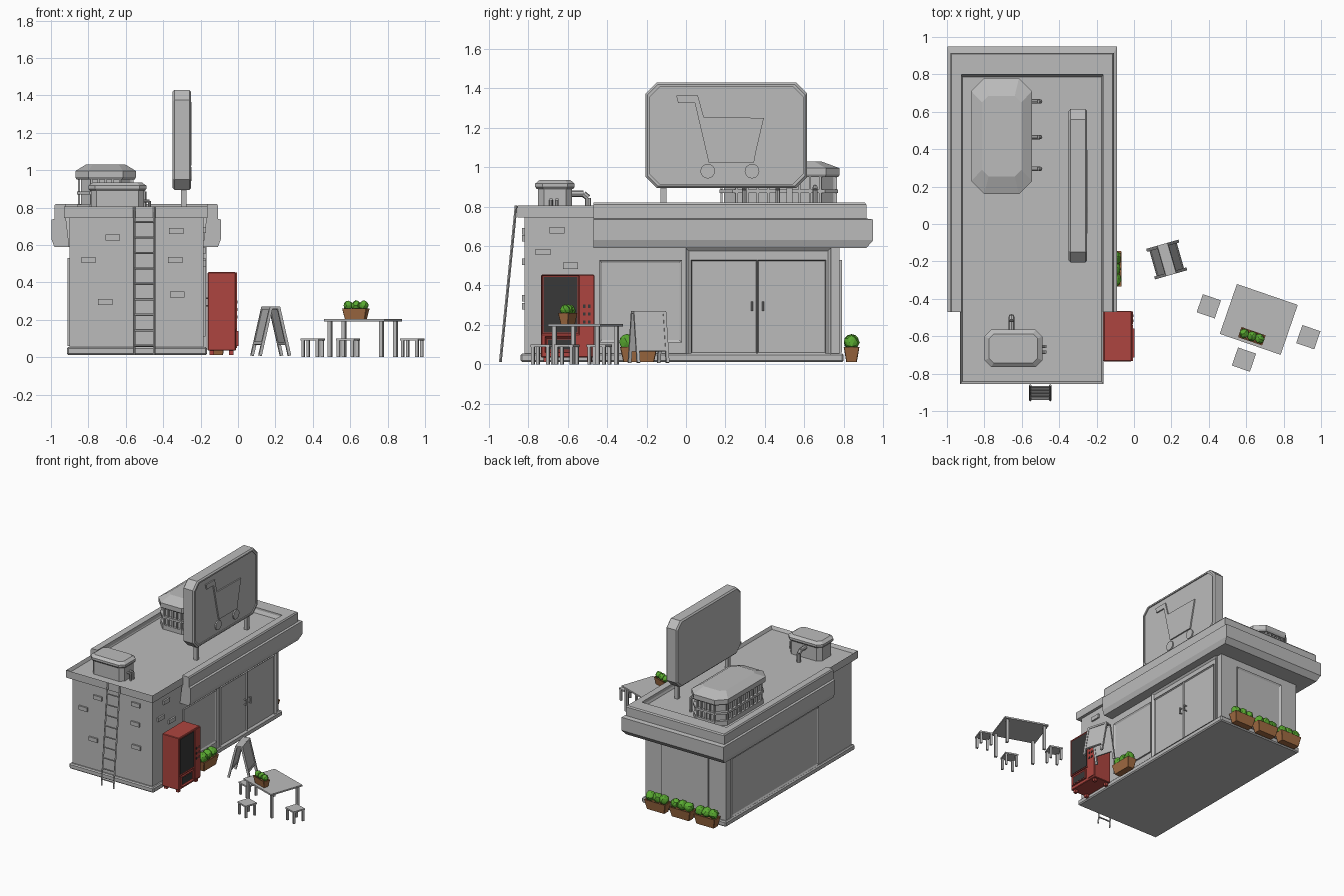
import bpy, bmesh, math, random
from mathutils import Matrix, Vector

random.seed(4)
if "Cube" in bpy.data.objects:
    bpy.data.objects.remove(bpy.data.objects["Cube"], do_unlink=True)


def material(name, rgb):
    m = bpy.data.materials.new(name)
    m.use_nodes = True
    m.diffuse_color = (*rgb, 1)
    m.node_tree.nodes["Principled BSDF"].inputs["Base Color"].default_value = (*rgb, 1)
    return m


GREY = material("plain grey", (.5, .5, .5))
RED = material("machine red", (.42, .06, .05))
DARK = material("dark glass", (.04, .04, .04))
BROWN = material("clay brown", (.36, .15, .055))
GREEN = material("leaf green", (.1, .4, .03))
I = Matrix.Identity(4)


def finish(name, bm, mat, M=I, bevel=0):
    bmesh.ops.transform(bm, matrix=M, verts=bm.verts)
    bmesh.ops.recalc_face_normals(bm, faces=bm.faces)
    me = bpy.data.meshes.new(name)
    bm.to_mesh(me)
    bm.free()
    me.materials.append(mat)
    ob = bpy.data.objects.new(name, me)
    bpy.context.collection.objects.link(ob)
    if bevel:
        mod = ob.modifiers.new("soft edges", "BEVEL")
        mod.width, mod.segments = bevel, 1
    return ob


def add_box(bm, lo, hi):
    lo, hi = Vector(lo), Vector(hi)
    M = Matrix.Translation((lo + hi) / 2) @ Matrix.Diagonal((*(hi - lo), 1))
    return bmesh.ops.create_cube(bm, size=1, matrix=M)["verts"]


def boxes(name, items, mat=GREY, M=I, bevel=0):
    bm = bmesh.new()
    for lo, hi in items:
        add_box(bm, lo, hi)
    return finish(name, bm, mat, M, bevel)


def rods(name, pairs, r, mat=GREY, sides=8):
    bm = bmesh.new()
    for a, b in pairs:
        a, b = Vector(a), Vector(b)
        M = Matrix.Translation((a + b) / 2) @ (b - a).to_track_quat("Z", "Y").to_matrix().to_4x4()
        bmesh.ops.create_cone(bm, cap_ends=True, segments=sides, radius1=r, radius2=r,
                              depth=(b - a).length, matrix=M)
    return finish(name, bm, mat)


def loft(name, sections, mat=GREY, M=I):
    """Stack of chamfered rectangles: (half x, half y, chamfer, z)."""
    bm = bmesh.new()
    rings = []
    for hx, hy, c, z in sections:
        pts = [(hx, hy - c), (hx - c, hy), (c - hx, hy), (-hx, hy - c),
               (-hx, c - hy), (c - hx, -hy), (hx - c, -hy), (hx, c - hy)]
        rings.append([bm.verts.new((x, y, z)) for x, y in pts])
    for a, b in zip(rings, rings[1:]):
        for i in range(8):
            j = (i + 1) % 8
            bm.faces.new((a[i], a[j], b[j], b[i]))
    bm.faces.new(rings[0])
    bm.faces.new(rings[-1])
    return finish(name, bm, mat, M)


def panel(name, turn, wall, a0, a1, z0, z1, depth=.012, border=.018, mat=GREY):
    """Framed panel on a wall; turn picks the wall, a0..a1 runs along it."""
    bm = bmesh.new()
    add_box(bm, (a0, -wall - depth, z0), (a1, -wall + .01, z1))
    face = min(bm.faces, key=lambda f: f.calc_center_median().y)
    bmesh.ops.inset_region(bm, faces=[face], thickness=border, depth=0)
    bmesh.ops.translate(bm, verts=face.verts, vec=(0, depth * .7, 0))
    return finish(name, bm, mat, Matrix.Rotation(math.radians(turn), 4, "Z"))


def place(x, y, z, deg=0, scale=1):
    return (Matrix.Translation((x, y, z)) @ Matrix.Rotation(math.radians(deg), 4, "Z")
            @ Matrix.Scale(scale, 4))


# Building shell
boxes("walls", [((-.9, -.82, .03), (-.185, .78, .77))])
boxes("plinth", [((-.915, -.84, .012), (-.165, .8, .055))], bevel=.008)
bm = bmesh.new()
add_box(bm, (-.93, -.855, .745), (-.162, .8, .805))
top = max(bm.faces, key=lambda f: f.calc_center_median().z)
bmesh.ops.inset_region(bm, faces=[top], thickness=.018)
bmesh.ops.translate(bm, verts=top.verts, vec=(0, 0, -.025))
finish("roof", bm, GREY)

# Fascia band around three sides: (offset, height, back edge)
profile = [(0, .59, .76), (.08, .59, .915), (.095, .63, .95), (.095, .735, .95), (.08, .74, .915),
           (.08, .81, .915), (.073, .82, .908), (.02, .82, .8), (.02, .76, .8)]
bm = bmesh.new()
rings = []
for o, z, back in profile:
    l, r = -.902 - o, -.187 + o
    rings.append([bm.verts.new((x, y, z)) for x, y in
                  ((r, -.47), (r, back), (l, back), (l, -.47))])
for a, b in zip(rings, rings[1:] + rings[:1]):
    for i in range(3):
        bm.faces.new((a[i], a[i + 1], b[i + 1], b[i]))
for end in (0, 3):
    bm.faces.new([ring[end] for ring in rings])
finish("fascia", bm, GREY)

# Wall panels, doors and raised bricks
panel("shop_window", 90, -.185, -.44, -.02, .11, .53)
panel("door_frame", 90, -.185, 0, .735, .025, .59, .016, .02)
panel("door_leaf_front", 90, -.183, .025, .36, .055, .53, .014, .008)
panel("door_leaf_back", 90, -.183, .362, .71, .055, .53, .014, .008)
panel("left_wall_panel", -90, .9, -.72, .39, .06, .53)
panel("back_wall_panel", 180, .78, .33, .75, .06, .53)
for n, y in (("front", .335), ("back", .39)):
    rods("door_handle_" + n, [((-.158, y, .27), (-.158, y, .32)),
                              ((-.18, y, .275), (-.158, y, .275)),
                              ((-.18, y, .315), (-.158, y, .315))], .005, sides=6)
spots = [(-.67, .64), (-.8, .52), (-.71, .295), (-.33, .675), (-.335, .52), (-.325, .335)]
boxes("front_bricks", [((x - .038, -.833, z - .016), (x + .038, -.81, z + .016)) for x, z in spots])
spots = [(-.655, .68), (-.725, .57), (-.585, .5)]
boxes("side_bricks", [((-.195, y - .038, z - .016), (-.172, y + .038, z + .016)) for y, z in spots])

# Ladder
foot, head = Vector((0, -.942, .012)), Vector((0, -.862, .805))
pairs = [(foot + Vector((x, 0, 0)), head + Vector((x, 0, 0))) for x in (-.555, -.447)]
rods("ladder_rails", pairs, .007, sides=4)
rungs = [foot.lerp(head, (i + .6) / 9.6) for i in range(9)]
rods("ladder_rungs", [(p + Vector((-.555, 0, 0)), p + Vector((-.447, 0, 0))) for p in rungs], .006, sides=6)

# Roof sign: local x, y, z become y, z, x
SIDE = Matrix(((0, 0, 1, -.3), (1, 0, 0, .205), (0, 1, 0, 1.162), (0, 0, 0, 1)))
loft("sign_board", [(.398, .256, .05, -.05), (.41, .267, .055, -.04), (.41, .267, .055, .04),
                    (.4, .257, .052, .05), (.388, .246, .05, .05), (.388, .246, .05, .042)], M=SIDE)
boxes("sign_posts", [((-.305, y - .015, .77), (-.275, y + .015, .92)) for y in (-.115, .525)])
outline = [(-.05, 1.365), (.06, 1.365), (.09, 1.255), (.395, 1.25), (.355, 1.08),
           (.345, 1.025), (.115, 1.025), (.045, 1.325), (-.04, 1.325)]
bm = bmesh.new()
f = bm.faces.new([bm.verts.new((-.26, y, z)) for y, z in outline])
out = bmesh.ops.extrude_face_region(bm, geom=[f])["geom"]
bmesh.ops.translate(bm, verts=[v for v in out if isinstance(v, bmesh.types.BMVert)], vec=(.012, 0, 0))
finish("trolley_plate", bm, GREY)
rods("trolley_wheels", [((-.26, y, .98), (-.248, y, .98)) for y in (.11, .335)], .037, sides=16)

# Large roof unit
unit = place(-.7075, .47, 0)
loft("large_unit_core", [(.132, .278, .06, .77), (.132, .278, .06, .97)], M=unit)
loft("large_unit_base", [(.15, .296, .066, .77), (.15, .296, .066, .815)], M=unit)
loft("large_unit_ring", [(.153, .3, .066, .87), (.153, .3, .066, .887)], M=unit)
loft("large_unit_cap", [(.155, .302, .066, .95), (.1625, .31, .07, .962), (.1625, .31, .07, .995),
                        (.105, .215, .035, 1.03)], M=unit)
posts = [(s * .143, y * .053) for s in (-1, 1) for y in range(-4, 5)]
posts += [(x * .038, s * .29) for s in (-1, 1) for x in range(-2, 3)]
boxes("large_unit_slats", [((x - .006, y - .006, .8), (x + .006, y + .006, .96)) for x, y in posts], M=unit)
for i, y in enumerate((.295, .465, .655)):
    rods(f"large_unit_pipe_{i + 1}", [((-.58, y, .9), (-.515, y, .9)), ((-.515, y, .9), (-.502, y, .885)),
                                      ((-.502, y, .885), (-.502, y, .77))], .012)

# Small roof unit
unit = place(-.645, -.665, 0)
loft("small_unit_body", [(.142, .086, .03, .77), (.142, .086, .03, .9)], M=unit)
loft("small_unit_cap", [(.148, .093, .035, .89), (.155, .1, .036, .9), (.155, .1, .036, .917),
                        (.13, .078, .025, .935)], M=unit)
rods("small_unit_back_pipe", [((-.655, -.6, .865), (-.655, -.52, .865)), ((-.655, -.52, .865), (-.655, -.497, .845)),
                              ((-.655, -.497, .845), (-.655, -.497, .77))], .016)
rods("small_unit_side_pipes", [p for y in (-.655, -.685) for p in (
    ((-.52, y, .835), (-.473, y, .835)), ((-.473, y, .835), (-.473, y, .77)))], .009)

# Vending machine
boxes("vending_body", [((-.162, -.735, .035), (-.012, -.465, .455))], RED, bevel=.004)
boxes("vending_feet", [((x - .012, y - .012, .012), (x + .012, y + .012, .04))
                       for x in (-.14, -.035) for y in (-.71, -.49)], RED)
panel("vending_frame", 90, -.012, -.733, -.54, .15, .453, .007, .008, RED)
boxes("vending_glass", [((-.014, -.722, .162), (-.007, -.551, .442))], DARK)
boxes("vending_column", [((-.014, -.537, .05), (-.006, -.467, .45))], RED)
boxes("vending_buttons", [((-.008, y - .006, z - .008), (-.003, y + .006, z + .008))
                          for y in (-.517, -.49) for z in (.215, .255, .295)], DARK)
panel("vending_tray", 90, -.012, -.715, -.56, .06, .14, .014, .012, RED)
boxes("vending_slot", [((-.013, -.7, .074), (-.006, -.575, .126))], DARK)


# Planters
def planter(name, M):
    loft(name + "_pot", [(.078, .027, .003, 0), (.095, .04, .003, .077), (.086, .032, .003, .077),
                         (.084, .03, .003, .066)], BROWN, M)
    bm = bmesh.new()
    for x in (-.06, 0, .06):
        ball = bmesh.ops.create_icosphere(bm, subdivisions=2, radius=1)["verts"]
        r = random.uniform(.036, .041)
        for v in ball:
            v.co = v.co * r * random.uniform(.88, 1.08) + Vector((x, 0, .1))
    finish(name + "_bush", bm, GREEN, M)


for i, x in enumerate((-.335, -.555, -.775)):
    planter(f"back_planter_{i + 1}", place(x, .84, .012))
planter("side_planter", place(-.107, -.24, .012, 90))
planter("table_planter", place(.63, -.6, .204, -19, .72))


# Table and stools
def stand(name, M, hx, hy, h, t, leg, inset):
    items = [((-hx, -hy, h - t), (hx, hy, h))]
    for sx in (-1, 1):
        for sy in (-1, 1):
            x, y = sx * (hx - inset), sy * (hy - inset)
            items.append(((x - leg, y - leg, 0), (x + leg, y + leg, h - t / 2)))
    boxes(name, items, GREY, M)


stand("table", place(.667, -.51, 0, -19), .172, .141, .204, .012, .01, .026)
for i, (x, y) in enumerate(((.4, -.44), (.588, -.725), (.932, -.605))):
    stand(f"stool_{i + 1}", place(x, y, 0, -19), .051, .051, .1, .012, .008, .011)

# Folding notice board
spot = place(.175, -.19, .008, 16)
for n, s in (("left", 1), ("right", -1)):
    M = spot @ Matrix.Translation((s * .082, 0, 0)) @ Matrix.Rotation(-s * math.atan2(.062, .262), 4, "Y")
    boxes(f"notice_{n}_frame", [((-.008, y - .008, 0), (.008, y + .008, .268)) for y in (-.077, .077)]
          + [((-.008, -.077, z), (.008, .077, z + .016)) for z in (.06, .252)], M=M)
    boxes(f"notice_{n}_panel", [((-.004, -.072, .07), (.004, .072, .258))], M=M)
boxes("notice_hinge", [((-.024, -.085, .25), (.024, .085, .262))], M=spot)
